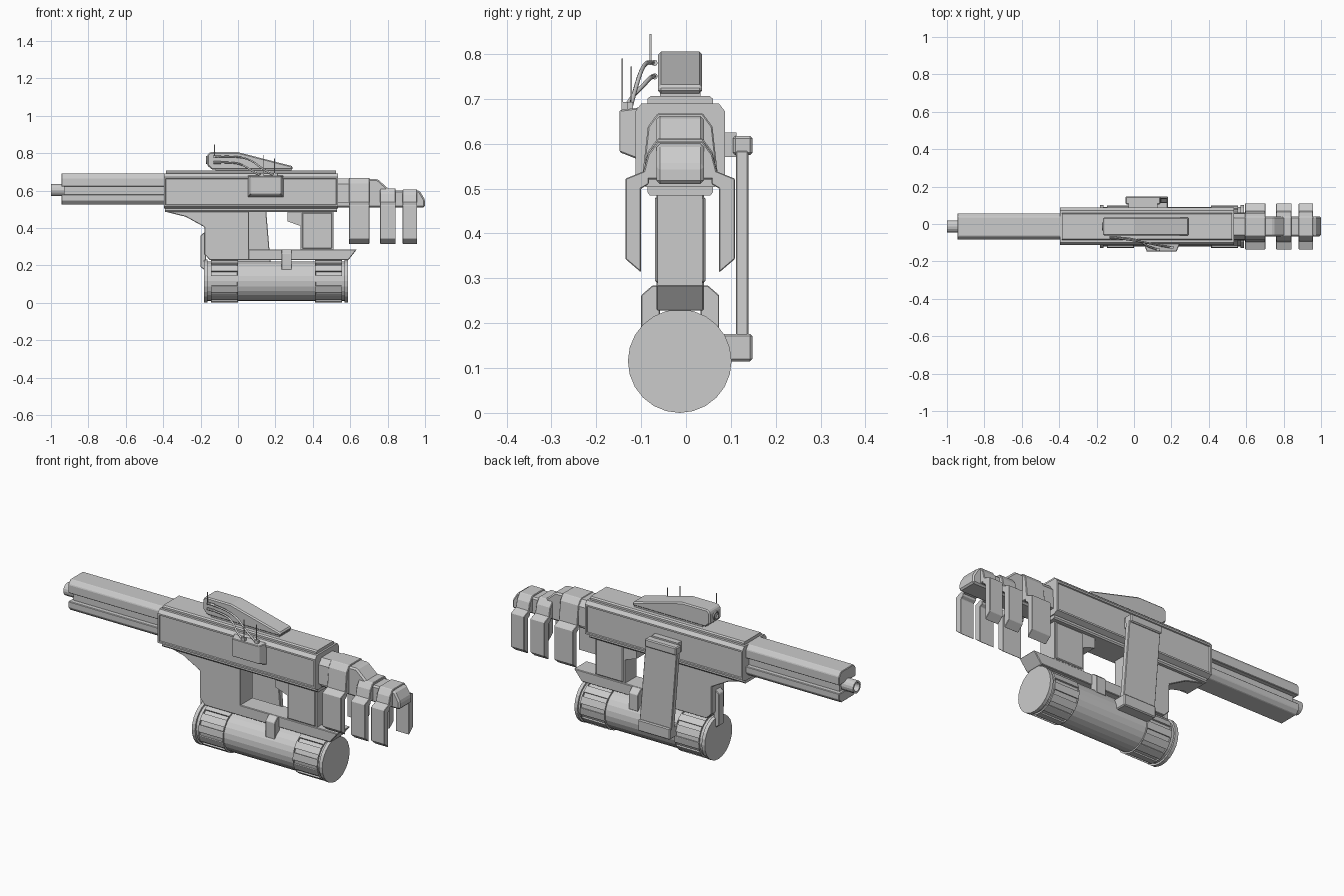
import bpy, bmesh, math
from mathutils import Matrix, Vector

if "Cube" in bpy.data.objects:
    bpy.data.objects.remove(bpy.data.objects["Cube"])

C = -0.013  # centre plane of the weapon in y


def finish(name, bm, bevel=0.0):
    bmesh.ops.recalc_face_normals(bm, faces=bm.faces)
    me = bpy.data.meshes.new(name)
    bm.to_mesh(me)
    bm.free()
    ob = bpy.data.objects.new(name, me)
    bpy.context.collection.objects.link(ob)
    if bevel:
        m = ob.modifiers.new("bevel", 'BEVEL')
        m.width, m.segments, m.limit_method = bevel, 1, 'ANGLE'
    return ob


def prism(name, pts, axis, lo, hi, bevel=0.0, panel=None):
    """Extrude an (x,z) profile along y, or a (y,z) profile along x."""
    place = (lambda p, t: (p[0], t, p[1])) if axis == 'Y' else (lambda p, t: (t, p[0], p[1]))
    bm = bmesh.new()
    f = bm.faces.new([bm.verts.new(place(p, lo)) for p in pts])
    ext = bmesh.ops.extrude_face_region(bm, geom=[f])
    vec = (0, hi - lo, 0) if axis == 'Y' else (hi - lo, 0, 0)
    bmesh.ops.translate(bm, vec=vec, verts=[v for v in ext['geom'] if isinstance(v, bmesh.types.BMVert)])
    bmesh.ops.recalc_face_normals(bm, faces=bm.faces)
    if panel:  # recessed panel on the two flat sides
        bm.normal_update()
        sides = [f for f in bm.faces if abs(f.normal.y) > 0.99]
        bmesh.ops.inset_individual(bm, faces=sides, thickness=panel[0])
        bmesh.ops.inset_individual(bm, faces=sides, thickness=0.003, depth=panel[1])
    return finish(name, bm, bevel)


def slab(name, pts, half, bevel=0.0, panel=None):
    return prism(name, pts, 'Y', C - half, C + half, bevel, panel)


def section(name, half_pts, x0, x1, bevel=0.0, panel=None):
    """Symmetric cross-section given as (half width, z) from bottom to top."""
    pts = [(C + w, z) for w, z in half_pts] + [(C - w, z) for w, z in reversed(half_pts)]
    return prism(name, pts, 'X', x0, x1, bevel, panel)


def box(name, x, y, z, bevel=0.0):
    return prism(name, [(x[0], z[0]), (x[1], z[0]), (x[1], z[1]), (x[0], z[1])], 'Y', y[0], y[1], bevel)


def tube(name, x0, x1, r, y, z, segs=24, slots=False, bore=0.0):
    bm = bmesh.new()
    bmesh.ops.create_cone(bm, cap_ends=True, segments=segs, radius1=r, radius2=r, depth=x1 - x0,
                          matrix=Matrix.Translation(((x0 + x1) / 2, y, z)) @ Matrix.Rotation(math.pi / 2, 4, 'Y'))
    bm.normal_update()
    if slots:
        sides = [f for f in bm.faces if len(f.verts) == 4]
        sides.sort(key=lambda f: math.atan2(f.calc_center_median().z - z, f.calc_center_median().y - y))
        cut = sides[::2]
        bmesh.ops.inset_individual(bm, faces=cut, thickness=0.005)
        bmesh.ops.inset_individual(bm, faces=cut, thickness=0.001, depth=-0.01)
    if bore:
        end = [f for f in bm.faces if f.normal.x < -0.9]
        bmesh.ops.inset_individual(bm, faces=end, thickness=bore)
        bmesh.ops.inset_individual(bm, faces=end, thickness=0.001, depth=-0.03)
    ob = finish(name, bm)
    return ob


# Barrel: upper and lower shrouds around a core and muzzle tube
section("barrel_upper", [(0.07, 0.622), (0.07, 0.668), (0.052, 0.69)], -0.945, -0.38, 0.003)
section("barrel_lower", [(0.052, 0.525), (0.07, 0.545), (0.07, 0.578)], -0.945, -0.38, 0.003)
section("barrel_core", [(0.045, 0.57), (0.045, 0.63)], -0.93, -0.38)
tube("muzzle", -1.0, -0.9, 0.033, C, 0.603, 16, bore=0.01)

# Receiver body with recessed side panels, top rail and under rail
section("receiver", [(0.075, 0.503), (0.1, 0.515), (0.1, 0.672), (0.086, 0.69)],
        -0.395, 0.535, panel=(0.012, -0.006))
section("top_rail", [(0.073, 0.685), (0.073, 0.7), (0.066, 0.706)], -0.385, 0.525)
section("under_rail", [(0.068, 0.485), (0.073, 0.492), (0.073, 0.51)], -0.39, 0.53)

# Lower frame around the open hand hole
slab("front_frame", [(-0.39, 0.487), (-0.28, 0.46), (-0.18, 0.405), (-0.18, 0.26), (-0.15, 0.228),
                     (0.06, 0.228), (0.06, 0.495), (-0.39, 0.495)], 0.053, 0.003)
slab("lower_rail", [(0.055, 0.228), (0.59, 0.228), (0.635, 0.285), (0.055, 0.285)], 0.053, 0.003)
slab("rear_grip", [(0.265, 0.495), (0.265, 0.435), (0.335, 0.41), (0.335, 0.28), (0.51, 0.28),
                   (0.51, 0.495)], 0.05)
slab("grip_panel", [(0.343, 0.29), (0.503, 0.29), (0.503, 0.482), (0.343, 0.482)], 0.056, 0.004)
slab("front_clip", [(-0.2, 0.19), (-0.17, 0.17), (-0.17, 0.385), (-0.2, 0.36)], 0.022, 0.003)

# Tank: core, two slotted bands and end rims
TZ = 0.1155
tube("tank_core", -0.175, 0.58, 0.106, C - 0.001, TZ)
for tag, x0, x1 in (("front", -0.145, 0.0), ("rear", 0.412, 0.557)):
    tube("tank_band_" + tag, x0, x1, 0.114, C - 0.001, TZ, slots=True)
for tag, x0, x1 in (("front", -0.182, -0.163), ("rear", 0.57, 0.588)):
    tube("tank_rim_" + tag, x0, x1, 0.1155, C - 0.001, TZ)

# Tank saddle clips on both sides
for tag, s in (("left", 1), ("right", -1)):
    prism("saddle_clip_" + tag, [(C + s * a, z) for a, z in
                                 ((0.045, 0.18), (0.087, 0.175), (0.087, 0.262), (0.062, 0.284), (0.045, 0.284))],
          'X', 0.232, 0.287, 0.002)

# Side strut joining receiver and tank on the back
prism("side_strut", [(-0.01, 0.165), (0.178, 0.165), (0.143, 0.585), (-0.043, 0.585)], 'Y', 0.111, 0.139, 0.003)
box("strut_upper_clamp", (-0.045, 0.142), (0.105, 0.148), (0.575, 0.617), 0.005)
box("strut_upper_mount", (-0.03, 0.125), (0.07, 0.112), (0.57, 0.625))
box("strut_lower_clamp", (-0.008, 0.181), (0.07, 0.148), (0.115, 0.176), 0.005)

# Sight housing
slab("sight_housing", [(-0.165, 0.735), (-0.165, 0.79), (-0.15, 0.805), (0.0, 0.805), (0.292, 0.73),
                       (0.292, 0.712), (-0.14, 0.712)], 0.049, 0.006)
slab("sight_base", [(-0.12, 0.7), (0.285, 0.7), (0.285, 0.714), (-0.12, 0.714)], 0.045)
tube("sight_lens", -0.172, -0.15, 0.022, C, 0.763, 16, bore=0.006)

# Side box: tapered outer face
bm = bmesh.new()
bmesh.ops.create_cube(bm, size=1, matrix=Matrix.Translation((0.148, -0.125, 0.622)) @ Matrix.Diagonal((0.195, 0.046, 0.118, 1)))
for v in bm.verts:
    if v.co.y < -0.13:
        v.co.x += 0.018 if v.co.x < 0.148 else -0.018
        v.co.z += 0.018 if v.co.z < 0.622 else -0.006
finish("side_box", bm, 0.003)

# Cables with plugs, and thin antennas
cables = (((-0.12, -0.07, 0.78), (-0.02, -0.085, 0.785), (0.07, -0.1, 0.765), (0.13, -0.115, 0.715), (0.2, -0.125, 0.675)),
          ((-0.12, -0.07, 0.75), (-0.02, -0.075, 0.752), (0.04, -0.095, 0.73), (0.08, -0.125, 0.7), (0.13, -0.137, 0.675)))
for i, path in enumerate(cables):
    cu = bpy.data.curves.new("cable", 'CURVE')
    cu.dimensions, cu.bevel_depth, cu.bevel_resolution, cu.resolution_u = '3D', 0.005, 1, 6
    sp = cu.splines.new('NURBS')
    sp.points.add(len(path) - 1)
    for p, co in zip(sp.points, path):
        p.co = (*co, 1)
    sp.use_endpoint_u, sp.order_u = True, 3
    bpy.context.collection.objects.link(bpy.data.objects.new("cable_%d" % i, cu))
    tube("cable_plug_%d" % i, -0.132, -0.09, 0.007, -0.07, path[0][2], 8)
    x, y, z = path[-1]
    box("box_plug_%d" % i, (x - 0.01, x + 0.01), (y - 0.007, y + 0.007), (z - 0.015, z + 0.018))
for i, (x, y, z0, z1) in enumerate(((-0.125, -0.079, 0.775, 0.845), (0.135, -0.142, 0.67, 0.79), (0.195, -0.122, 0.67, 0.772))):
    box("antenna_%d" % i, (x - 0.002, x + 0.002), (y - 0.002, y + 0.002), (z0, z1))

# Stock: stepped spine and wider front casing
slab("stock_spine", [(0.52, 0.51), (1.0, 0.51), (1.0, 0.55), (0.97, 0.6), (0.815, 0.6), (0.745, 0.662),
                     (0.52, 0.662)], 0.053, 0.008)
section("stock_casing", [(0.074, 0.535), (0.07, 0.635), (0.046, 0.665)], 0.53, 0.7)

# Rib covers with hanging plates on both sides
for i, (x0, x1, top) in enumerate(((0.593, 0.703, 0.668), (0.76, 0.843, 0.612), (0.88, 0.958, 0.606))):
    section("rib_cover_%d" % i, [(0.072, 0.52), (0.084, 0.53), (0.072, top - 0.03), (0.05, top)], x0, x1, 0.003)
    for tag, s in (("left", 1), ("right", -1)):
        prism("hanging_plate_%d_%s" % (i, tag),
              [(C + s * a, z) for a, z in ((0.087, 0.313), (0.122, 0.343), (0.122, 0.522), (0.07, 0.543),
                                           (0.07, 0.51), (0.087, 0.5))], 'X', x0, x1, 0.002)
